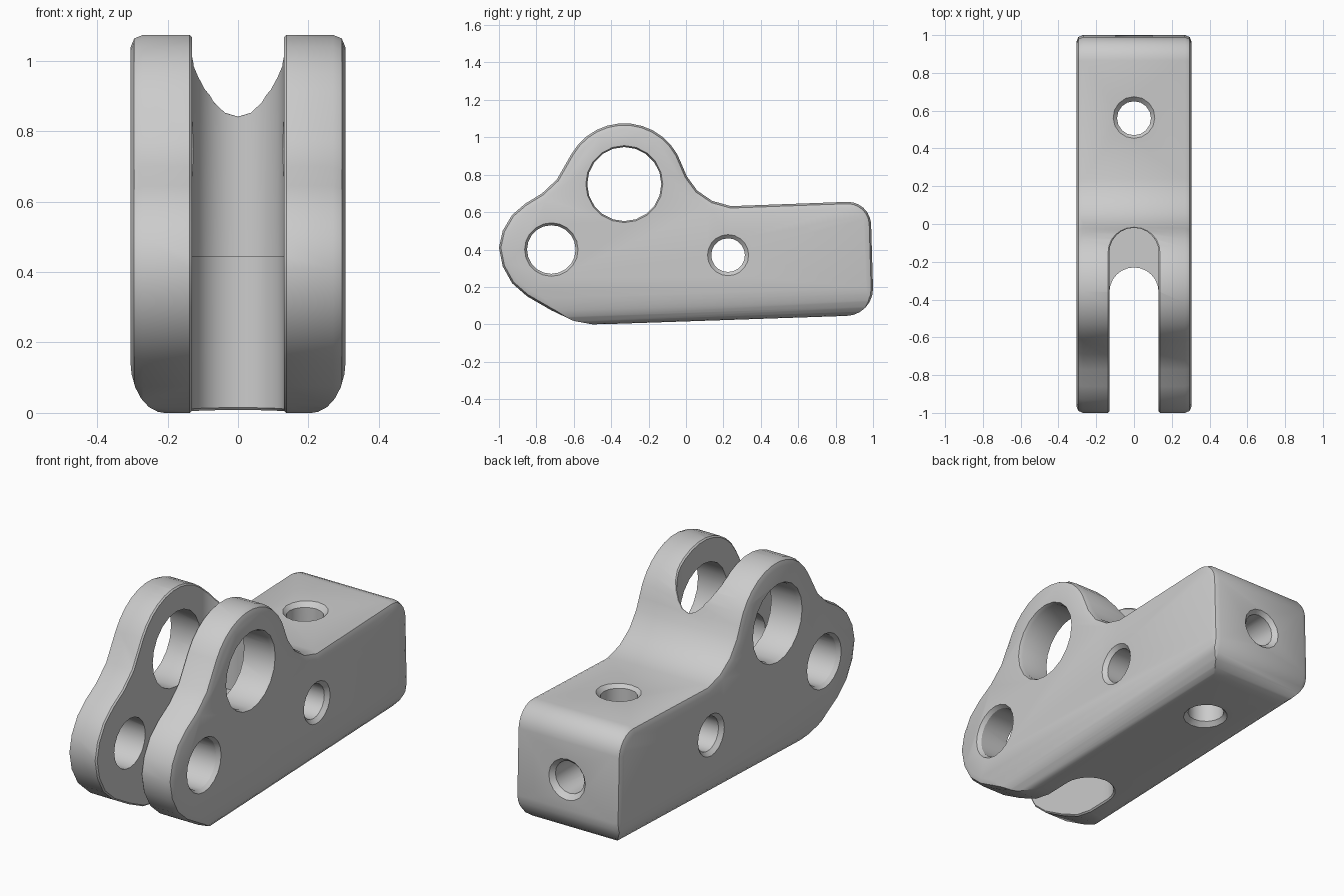
import bpy, bmesh
from math import sin, cos, pi, radians, hypot

if "Cube" in bpy.data.objects:
    bpy.data.objects.remove(bpy.data.objects["Cube"])

HALF = 0.305          # half width of the body
SLOT = 0.13           # half width of the fork slot
UPPER_C, LOWER_C, LEDGE = -0.15, -0.36, 0.445


def arc(cu, cv, r, a0, a1, n):
    return [(cu + r * cos(radians(a0 + (a1 - a0) * i / n)),
             cv + r * sin(radians(a0 + (a1 - a0) * i / n))) for i in range(n + 1)]


def loft(name, rings, rim=0):
    """Closed solid through equal-length rings, optionally with rounded end rims."""
    bm = bmesh.new()
    vs = [[bm.verts.new(p) for p in ring] for ring in rings]
    n = len(vs[0])
    for a, b in zip(vs, vs[1:]):
        for i in range(n):
            bm.faces.new((a[i], a[(i + 1) % n], b[(i + 1) % n], b[i]))
    caps = [bm.faces.new(vs[0]), bm.faces.new(vs[-1])]
    bmesh.ops.recalc_face_normals(bm, faces=bm.faces)
    if rim:
        edges = list({e for f in caps for e in f.edges})
        bmesh.ops.bevel(bm, geom=edges, offset=rim, segments=2, profile=0.5,
                        affect='EDGES', clamp_overlap=True)
    me = bpy.data.meshes.new(name)
    bm.to_mesh(me)
    bm.free()
    ob = bpy.data.objects.new(name, me)
    bpy.context.collection.objects.link(ob)
    return ob


def bore(name, axis, u, v, steps, n=16):
    """Turned cutter along an axis; steps are (position, radius)."""
    rings = []
    for t, r in steps:
        ring = []
        for i in range(n):
            a = 2 * pi * i / n
            p = [u + r * cos(a), v + r * sin(a)]
            p.insert('xyz'.index(axis), t)
            ring.append(p)
        rings.append(ring)
    return loft(name, rings)


def combine(body, tool, op='DIFFERENCE'):
    tool.hide_render = True
    m = body.modifiers.new(tool.name, 'BOOLEAN')
    m.operation, m.solver, m.object = op, 'EXACT', tool
    bpy.context.view_layer.objects.active = body
    bpy.ops.object.modifier_apply(modifier=m.name)
    bpy.data.objects.remove(tool, do_unlink=True)


# Side profile (y, z) extruded across the width
profile = [(-0.6, 0.018), (-0.5, 0.0), (-0.4, 0.002)]
profile += arc(0.855, 0.19, 0.145, -90, 0, 6)
profile += arc(0.865, 0.53, 0.125, 5, 90, 6)
profile += [(0.24, 0.632), (0.14, 0.66), (0.06, 0.715), (0.005, 0.79)]
profile += arc(-0.33, 0.75, 0.325, 18, 150, 12)
profile += [(-0.69, 0.775), (-0.77, 0.70), (-0.86, 0.645), (-0.93, 0.585),
            (-0.98, 0.5), (-1.0, 0.41), (-0.98, 0.31), (-0.93, 0.22),
            (-0.85, 0.15), (-0.72, 0.075)]
body = loft("clevis_body", [[(x, y, z) for y, z in profile] for x in (-HALF, HALF)], 0.035)

# Large rounding of the two long bottom edges
corner = [(0.2 + 0.106 * cos(radians(a)), 0.16 + 0.162 * sin(radians(a)))
          for a in range(-90, 1, 15)]
section = corner + [(0.306, 1.4)]
section += [(-x, z) for x, z in reversed(section)]
combine(body, loft("bottom_rounding",
        [[(x, y, z + 0.034 * (y + 0.5)) for x, z in section] for y in (-1.2, 1.2)]), 'INTERSECT')

# Fork slot: full height, with a longer upper pocket ending on a ledge
for centre, z0 in ((LOWER_C, -0.2), (UPPER_C, LEDGE)):
    outline = [(-SLOT, -1.3), (SLOT, -1.3)] + arc(0, centre, SLOT, 0, 180, 12)
    combine(body, loft("slot", [[(x, y, z) for x, y in outline] for z in (z0, 1.3)]))

# Cross holes with chamfered mouths
holes = [(-0.33, 0.75, 0.198, 0.008), (-0.72, 0.40, 0.13, 0.013), (0.225, 0.37, 0.09, 0.02)]
for y, z, r, c in holes:
    d = HALF - 0.02
    k = r + c * 3
    combine(body, bore("cross_hole", 'x', y, z,
            [(-d - 0.06, k), (-d, r), (d, r), (d + 0.06, k)], 20))

# Vertical hole and end hole
combine(body, bore("vertical_hole", 'z', 0, 0.56,
        [(-0.02, 0.165), (0.055, 0.09), (0.623, 0.09), (0.70, 0.165)]))
combine(body, bore("end_hole", 'y', 0, 0.35,
        [(0.56, 0.08), (0.972, 0.085), (1.05, 0.16)]))


# Small chamfer where the slot breaks through the outer surface
def on_slot_rim(e):
    if len(e.link_faces) != 2 or e.calc_face_angle(0) < 0.9:
        return False
    p = (e.verts[0].co + e.verts[1].co) / 2
    c = UPPER_C if p.z > LEDGE else LOWER_C
    d = abs(p.x) if p.y < c else hypot(p.x, p.y - c)
    in_hole = any(hypot(p.y - y, p.z - z) < r + 0.015 for y, z, r, _ in holes)
    return abs(d - SLOT) < 0.004 and abs(p.z - LEDGE) > 0.004 and not in_hole


bm = bmesh.new()
bm.from_mesh(body.data)
bmesh.ops.remove_doubles(bm, verts=bm.verts, dist=0.0005)
bmesh.ops.bevel(bm, geom=[e for e in bm.edges if on_slot_rim(e)], offset=0.02,
                segments=1, affect='EDGES', clamp_overlap=True)
bm.to_mesh(body.data)
bm.free()

# Shading
bpy.ops.object.select_all(action='DESELECT')
body.select_set(True)
bpy.context.view_layer.objects.active = body
bpy.ops.object.shade_smooth_by_angle(angle=radians(30))
